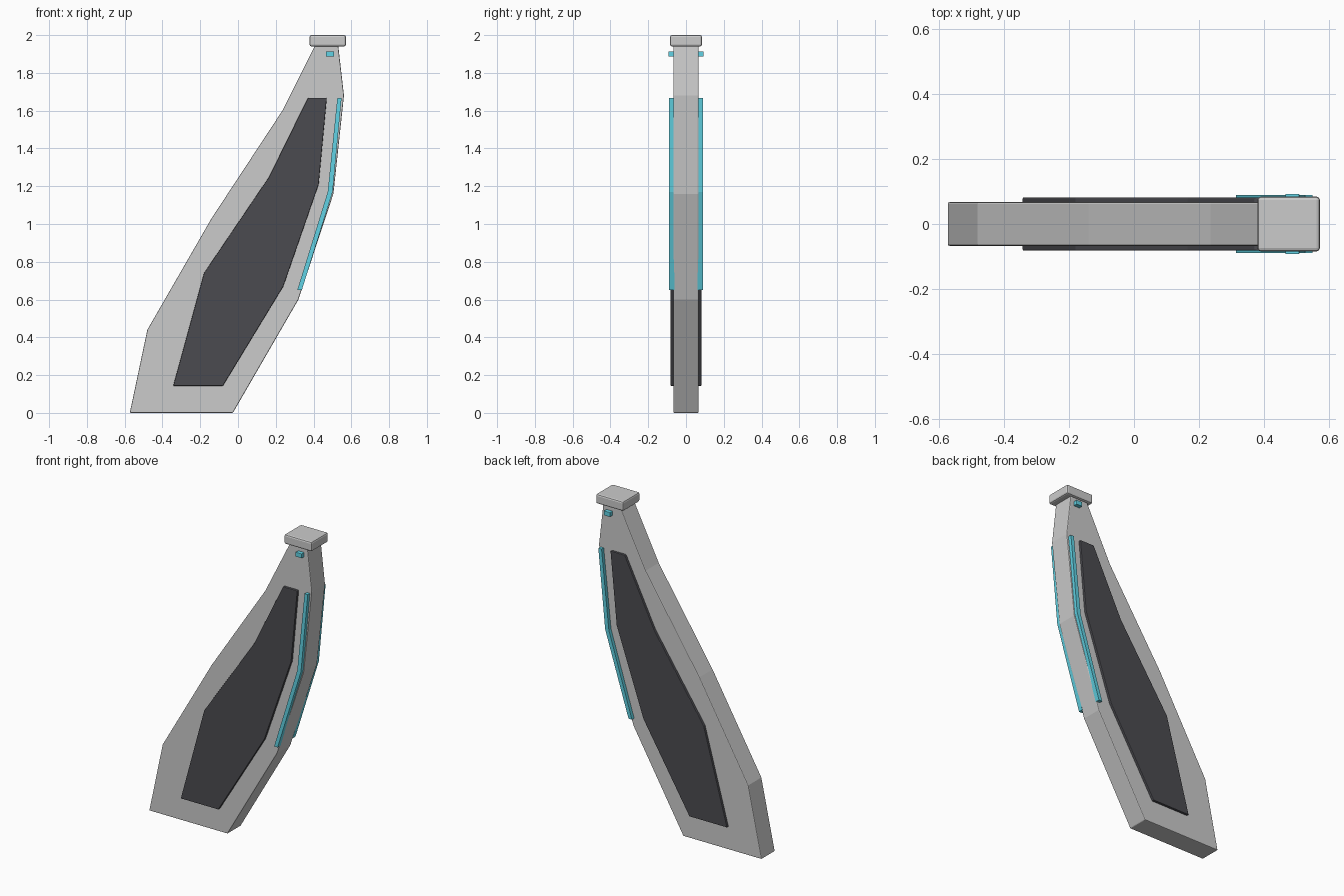
import bpy, bmesh

if "Cube" in bpy.data.objects:
    bpy.data.objects.remove(bpy.data.objects["Cube"])


def material(name, color):
    m = bpy.data.materials.new(name)
    m.diffuse_color = color
    m.use_nodes = True
    m.node_tree.nodes["Principled BSDF"].inputs["Base Color"].default_value = m.diffuse_color
    return m


DARK = material("dark_grey", (0.07, 0.07, 0.08, 1))
CYAN = material("cyan", (0.12, 0.65, 0.78, 1))


def slab(name, outline, y0, y1, bevel=0.0, mat=None):
    """Extrude an (x, z) outline from y0 to y1."""
    bm = bmesh.new()
    face = bm.faces.new([bm.verts.new((x, y0, z)) for x, z in outline])
    ext = bmesh.ops.extrude_face_region(bm, geom=[face])
    verts = [g for g in ext["geom"] if isinstance(g, bmesh.types.BMVert)]
    bmesh.ops.translate(bm, verts=verts, vec=(0, y1 - y0, 0))
    bmesh.ops.recalc_face_normals(bm, faces=bm.faces)
    me = bpy.data.meshes.new(name)
    bm.to_mesh(me)
    bm.free()
    ob = bpy.data.objects.new(name, me)
    bpy.context.collection.objects.link(ob)
    if mat:
        me.materials.append(mat)
    if bevel:
        mod = ob.modifiers.new("edge_bevel", "BEVEL")
        mod.width = bevel
        mod.segments = 2
        mod.limit_method = "ANGLE"
    return ob


def rect(x0, x1, z0, z1):
    return [(x0, z0), (x1, z0), (x1, z1), (x0, z1)]


# Swept fin body
body = [(-0.573, 0), (-0.027, 0), (0.32, 0.60), (0.505, 1.16), (0.561, 1.68),
        (0.53, 1.95), (0.41, 1.95), (0.235, 1.60), (-0.14, 1.03), (-0.48, 0.44)]
slab("fin_body", body, -0.067, 0.067, 0.005)

# Cap on the tip
slab("tip_cap", rect(0.379, 0.571, 1.94, 2.0), -0.084, 0.084, 0.01)

# Raised panel, edge strip and tip light on both sides
panel = [(-0.343, 0.143), (-0.08, 0.143), (0.24, 0.67), (0.427, 1.21),
         (0.47, 1.667), (0.37, 1.667), (0.165, 1.25), (-0.18, 0.74)]
strip = [(0.314, 0.65), (0.338, 0.65), (0.501, 1.17), (0.548, 1.667),
         (0.526, 1.667), (0.475, 1.17)]
for side, s in (("front", -1), ("back", 1)):
    slab(side + "_panel", panel, s * 0.06, s * 0.082, 0.004, DARK)
    slab(side + "_edge_strip", strip, s * 0.06, s * 0.089, 0, CYAN)
    slab(side + "_tip_light", rect(0.465, 0.508, 1.886, 1.914),
         s * 0.06, s * 0.092, 0.002, CYAN)
